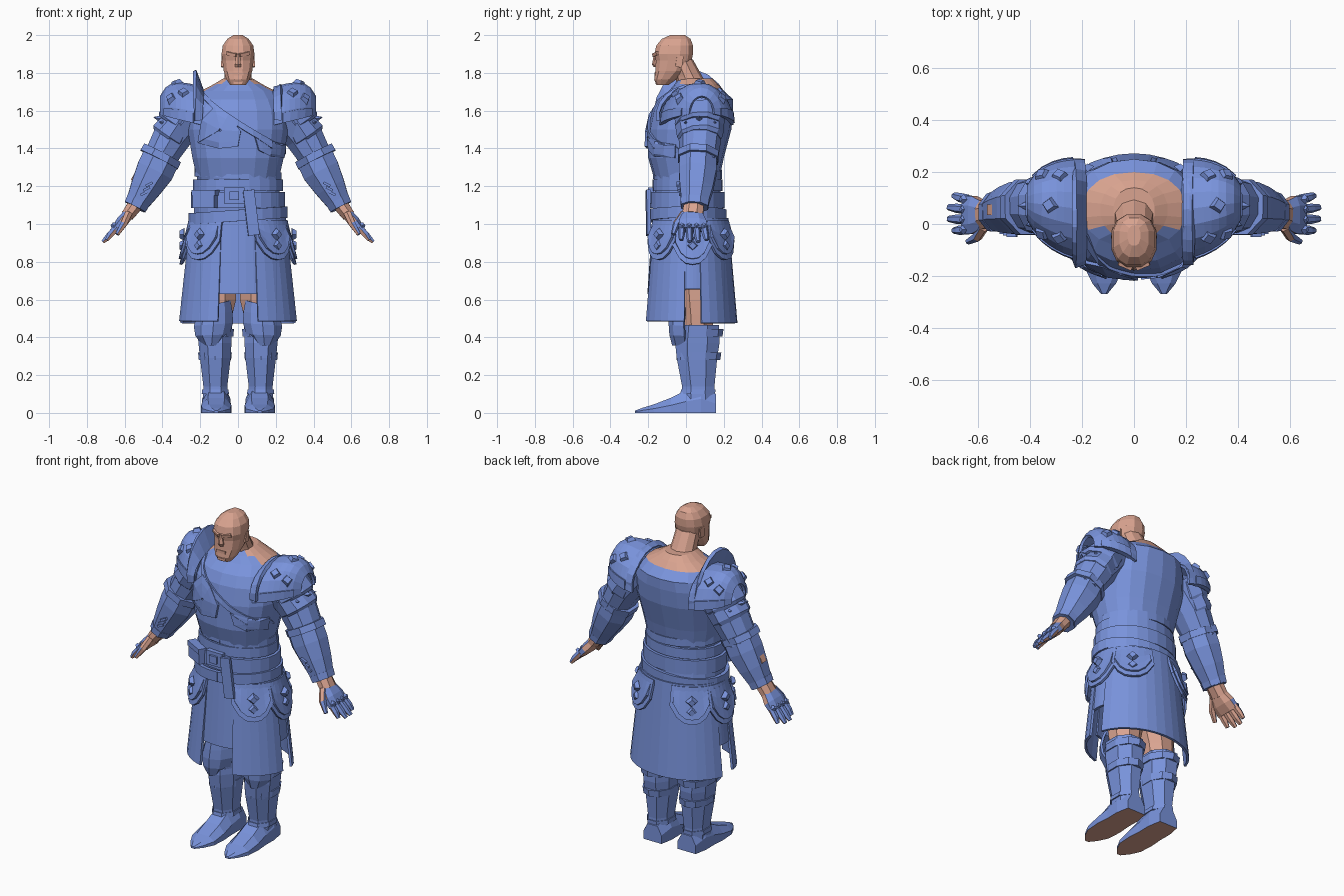
import bpy, bmesh, math
from mathutils import Vector, Matrix, Euler
from mathutils.bvhtree import BVHTree

cube = bpy.data.objects.get("Cube")
if cube:
    bpy.data.objects.remove(cube, do_unlink=True)


def material(name, rgb):
    m = bpy.data.materials.new(name)
    m.use_nodes = True
    m.diffuse_color = (*rgb, 1)
    m.node_tree.nodes["Principled BSDF"].inputs["Base Color"].default_value = (*rgb, 1)
    return m


BLUE = material("armor_blue", (0.19, 0.29, 0.71))
SKIN = material("skin", (0.70, 0.37, 0.28))
SIDES = ((1, "left"), (-1, "right"))
FRONT = Vector((0, 1, 0))


def finish(name, bm, mat, side=1):
    for v in bm.verts:
        v.co.x *= side
    bmesh.ops.recalc_face_normals(bm, faces=bm.faces)
    me = bpy.data.meshes.new(name)
    bm.to_mesh(me)
    bm.free()
    me.materials.append(mat)
    ob = bpy.data.objects.new(name, me)
    bpy.context.collection.objects.link(ob)
    return ob


def loft(name, rings, mat, side=1):
    bm = bmesh.new()
    loops = [[bm.verts.new(p) for p in r] for r in rings]
    n = len(loops[0])
    for a, b in zip(loops, loops[1:]):
        for k in range(n):
            bm.faces.new((a[k], a[(k + 1) % n], b[(k + 1) % n], b[k]))
    bm.faces.new(loops[0])
    bm.faces.new(loops[-1])
    return finish(name, bm, mat, side)


def tube(name, path, mat, n=10, side=1, level=False, power=1):
    """Rings (x, y, z, width radius, depth radius) lofted along a path."""
    pts, rings = [Vector(r[:3]) for r in path], []
    for i, r in enumerate(path):
        t = (pts[min(i + 1, len(pts) - 1)] - pts[max(i - 1, 0)]).normalized()
        t = Vector((0, 0, 1)) if level else t
        a = FRONT.cross(t).normalized()
        b = t.cross(a)
        ring = []
        for k in range(n):
            w = math.tau * (k + .5) / n
            c, s = math.cos(w), math.sin(w)
            c, s = (math.copysign(abs(q) ** power, q) for q in (c, s))
            ring.append(pts[i] + a * r[3] * c + b * r[4] * s)
        rings.append(ring)
    return loft(name, rings, mat, side)


def shell(name, fn, nu, nv, thick=.014, side=1):
    """Thickened sheet from a function of u and v."""
    bm = bmesh.new()
    g = [[bm.verts.new(fn(i / nu, j / nv)) for j in range(nv + 1)] for i in range(nu + 1)]
    for i in range(nu):
        for j in range(nv):
            bm.faces.new((g[i][j], g[i + 1][j], g[i + 1][j + 1], g[i][j + 1]))
    ob = finish(name, bm, BLUE, side)
    mod = ob.modifiers.new("thickness", "SOLIDIFY")
    mod.thickness, mod.offset = thick, 0


def box(name, loc, size, mat=BLUE, rot=(0, 0, 0), side=1):
    bm = bmesh.new()
    m = Matrix.LocRotScale(Vector(loc), Euler(rot), Vector(size))
    bmesh.ops.create_cube(bm, size=1, matrix=m)
    finish(name, bm, mat, side)


def cone(name, p, direction, r1, r2, h, side=1):
    bm = bmesh.new()
    q = Vector(direction).to_track_quat('Z', 'Y')
    m = Matrix.Translation(p) @ q.to_matrix().to_4x4()
    bmesh.ops.create_cone(bm, cap_ends=True, segments=4, radius1=r1, radius2=r2, depth=h, matrix=m)
    finish(name, bm, BLUE, side)


def paint(ob, mat, rule):
    ob.data.materials.append(mat)
    for p in ob.data.polygons:
        if rule(p.center, p.normal):
            p.material_index = 1


# Torso with an open neckline
torso = tube("torso", [(0, .03, .96, .24, .18), (0, .015, 1.1, .235, .18), (0, .005, 1.22, .215, .168),
                       (0, .0, 1.35, .245, .2), (0, .02, 1.5, .27, .22), (0, .035, 1.6, .265, .215),
                       (0, .05, 1.66, .235, .2), (0, .055, 1.705, .2, .145), (0, .055, 1.74, .13, .115),
                       (0, .05, 1.77, .08, .09)], BLUE, 18, level=True, power=.9)
paint(torso, SKIN, lambda c, n: c.z > 1.69 and c.y > -.03)
front = BVHTree.FromPolygons([v.co for v in torso.data.vertices], [p.vertices for p in torso.data.polygons])


def on_chest(x, z, off=.012):
    hit = front.ray_cast(Vector((x, -1, z)), FRONT)[0]
    return Vector((x, (hit.y if hit else .0) - off, z))


# Head and neck
tube("neck", [(0, .05, 1.7, .085, .09), (0, .015, 1.78, .075, .072), (0, -.025, 1.87, .07, .062)], SKIN, 10, level=True)
tube("head", [(0, -.125, 1.735, .042, .032), (0, -.11, 1.765, .063, .06), (0, -.08, 1.81, .078, .085),
              (0, -.065, 1.865, .085, .097), (0, -.065, 1.9, .09, .105), (0, -.06, 1.945, .083, .1),
              (0, -.052, 1.98, .058, .078), (0, -.045, 2.0, .025, .04)], SKIN, 12, level=True, power=.85)
tube("nose", [(0, -.155, 1.905, .01, .014), (0, -.16, 1.845, .02, .02), (0, -.155, 1.83, .018, .016)], SKIN, 6, level=True)
box("lips", (0, -.152, 1.795), (.06, .03, .016), SKIN)
box("chin", (0, -.145, 1.755), (.05, .035, .03), SKIN)
for s, tag in SIDES:
    box(tag + "_brow", (.032, -.156, 1.9), (.055, .026, .018), SKIN, (.2, -.2, .4), s)
    box(tag + "_ear", (.08, -.035, 1.86), (.014, .035, .06), SKIN, (-.15, 0, .1), s)


# Chest plates and diagonal strap, draped on the torso
def drape(name, outline):
    c = sum((Vector(p) for p in outline), Vector((0, 0))) / len(outline)

    def fn(u, v):
        p = Vector(outline[round(u * len(outline)) % len(outline)])
        p = c.lerp(p, .05 + .95 * v)
        return on_chest(p.x, p.y)
    shell(name, fn, len(outline), 3)


drape("right_breastplate", [(-.21, 1.43), (-.19, 1.55), (-.12, 1.62), (-.05, 1.58), (.015, 1.49), (.0, 1.41), (-.1, 1.4)])
drape("left_rib_plate", [(.09, 1.46), (.18, 1.435), (.25, 1.42), (.24, 1.35), (.17, 1.36), (.11, 1.39)])
shell("chest_strap", lambda u, v: on_chest(-.18 + .43 * u, 1.66 - .29 * u ** .8 + .035 * v, .007), 10, 1, thick=.012)


# Waist wraps and belts
def hoop(name, z, h, rx, ry, tilt=0):
    def fn(u, v):
        t = math.tau * u
        return (rx * math.sin(t), .008 - ry * math.cos(t), z + h * v + tilt * math.sin(t))
    shell(name, fn, 24, 1, thick=.022)


hoop("waist_sash", 1.175, .06, .226, .175)
hoop("main_belt", 1.085, .085, .237, .184)
hoop("lower_belt", 1.015, .06, .25, .195, .018)
hoop("back_wrap", 1.24, .045, .22, .172, -.012)
box("belt_buckle", (-.02, -.187, 1.15), (.11, .03, .085))
box("buckle_face", (-.02, -.205, 1.15), (.05, .02, .045))
box("belt_pouch", (-.172, -.145, 1.13), (.13, .045, .09), rot=(0, 0, -.5))
box("pouch_flap", (-.172, -.147, 1.165), (.14, .05, .03), rot=(0, 0, -.5))
box("hanging_strap", (.07, -.2, 1.06), (.06, .02, .24), rot=(0, -.12, .1))


# Skirt: wrapped panels between angles measured from the front
def skirt(name, a0, a1, z0, z1=1.03, out=0, scallop=0, side=1, nu=6):
    def fn(u, v):
        t = math.radians(a0 + (a1 - a0) * u)
        low = z0 + scallop * abs(2 * u - 1) ** 2.5
        z = z1 + (low - z1) * v
        f = (1.03 - z) / .55
        rx, ry = .248 + .06 * f + out * (.3 + v), .195 + .048 * f + out * (.3 + v)
        return (rx * math.sin(t), .022 - ry * math.cos(t), z)
    shell(name, fn, nu, 3, side=side)


skirt("front_cloth", -26, 26, .63, out=-.008)
skirt("back_skirt", 104, 256, .475, nu=14)
for s, tag in SIDES:
    skirt(tag + "_front_skirt", 20, 83, .485, side=s)
    skirt(tag + "_hip_cloth", 80, 108, .655, out=-.006, side=s)
    # Hip plates with studs
    for i, (mid, low) in enumerate(((45, .81), (93, .785), (141, .81))):
        name = f"{tag}_hip_plate_{i + 1}"
        skirt(name, mid - 26, mid + 26, low, 1.02, .022, .1, s)
        skirt(name + "_face", mid - 22, mid + 22, low + .03, 1.0, .028, .09, s)
        t = math.radians(mid)
        d = Vector((math.sin(t), -math.cos(t), 0))
        for k, z in enumerate((.945, .885)):
            p = Vector((.297 * d.x, .022 + .243 * d.y, z))
            cone(f"{name}_stud_{k}", p, d, .034, .02, .024, s)


# Legs, boots and knee guards
def section(y, w, h, cx=.115):
    return [(cx + w * a, y, h * b) for a, b in ((-1, 0), (1, 0), (1, .5), (.55, 1), (-.55, 1), (-1, .5))]


for s, tag in SIDES:
    tube(tag + "_thigh", [(.122, .065, .38, .08, .085), (.118, .06, .52, .095, .09), (.11, .055, .6, .108, .095),
                          (.11, .05, .8, .11, .11)], SKIN, 8, s, True)
    tube(tag + "_boot_shaft", [(.12, .065, .03, .07, .095), (.12, .065, .14, .068, .092), (.12, .058, .29, .087, .115),
                               (.122, .06, .37, .094, .126), (.125, .065, .465, .1, .118)], BLUE, 8, s, True, .9)
    foot = loft(tag + "_foot", [section(*q) for q in ((.158, .06, .1), (.08, .075, .15), (0, .074, .12),
                                (-.08, .08, .08), (-.17, .074, .045), (-.23, .045, .027), (-.27, .012, .012))], BLUE, s)
    paint(foot, SKIN, lambda c, n: n.z < -.9)
    for k, (z, rx, ry) in enumerate(((.28, .09, .116), (.405, .102, .128))):
        tube(f"{tag}_boot_strap_{k}", [(.122, .065, z, rx, ry), (.122, .068, z + .04, rx + .004, ry + .003)],
             BLUE, 10, s, True)

    def knee(u, v):
        w = 1 - .6 * abs(2 * v - 1) ** 2 * (1 - .6 * v)
        a = (u - .5) * 2.2
        return (.14 - .02 * v + .11 * w * math.sin(a), .055 - (.11 + .03 * w) * math.cos(a),
                .36 + .2 * v + .035 * v * (1 - u))
    shell(tag + "_knee_guard", knee, 4, 4, side=s)
    tube(tag + "_ankle_cuff", [(.12, .062, .1, .078, .1), (.12, .065, .125, .075, .098)], BLUE, 8, s, True)


# Pauldron surface: arches across y that sink toward the arm
def pad(u, v):
    u *= .94
    a = math.pi * (v * 1.04 - .02)
    return Vector((.19 + .23 * u, .055 + .03 * u + .188 * math.cos(a) * math.sqrt(1 - u ** 1.9),
                   1.535 + .055 * u + .185 * math.sin(a) * math.sqrt(1 - u ** 4)))


# Arms, shoulder armor and hands
for s, tag in SIDES:
    tube(tag + "_upper_arm", [(.24, .06, 1.6, .11, .13), (.345, .075, 1.47, .108, .115),
                              (.425, .068, 1.33, .088, .1)], BLUE, 10, s)
    for k, (x, z, r) in enumerate(((.325, 1.53, .118), (.36, 1.465, .11))):
        tube(f"{tag}_arm_lame_{k}", [(x - .05, .07, z + .075, r - .02, r + .02), (x, .075, z, r, r + .012),
                                     (x + .01, .075, z - .015, r - .015, r)], BLUE, 10, s)
    tube(tag + "_bracer", [(.4, .066, 1.365, .108, .105), (.44, .062, 1.28, .108, .108),
                           (.49, .055, 1.19, .088, .095), (.545, .045, 1.09, .06, .072)], BLUE, 8, s)
    tube(tag + "_elbow_rim", [(.4, .066, 1.375, .118, .115), (.418, .064, 1.34, .12, .115)], BLUE, 8, s)
    tube(tag + "_wrist_rim", [(.527, .047, 1.125, .07, .082), (.545, .045, 1.09, .066, .078)], BLUE, 8, s)
    for k in range(3):
        box(f"{tag}_bracer_clasp_{k}", (.47 + .014 * k, -.04 + .006 * k, 1.21 - .024 * k), (.04, .02, .013), BLUE, (0, .45, 0), s)

    # Pauldron, raised rims, studs and spikes
    shell(tag + "_pauldron", pad, 8, 10, .016, s)
    for k, v0 in enumerate((0, .91)):
        shell(f"{tag}_pauldron_rim_{k}", lambda u, v: pad(.2 + .7 * u, v0 + .09 * v), 4, 1, .028, s)
    for k, q in enumerate(((.62, .5), (.45, .27), (.45, .73), (.75, .2), (.75, .8))):
        p = pad(*q)
        cone(f"{tag}_pauldron_stud_{k}", p, p - Vector((.26, .06, 1.56)), .042, .024, .04, s)
    for k, (x, y, z) in enumerate(((.425, .07, 1.56), (.395, .0, 1.535), (.395, .15, 1.535), (.425, .07, 1.5))):
        cone(f"{tag}_arm_spike_{k}", Vector((x, y, z)), (1, (y - .07) * 4, .25), .024, 0, .05, s)

    # Raised crest along the neck side of the pauldron, tall on the right
    tall = .095 if s < 0 else .01

    def crest(u, v):
        a = math.radians(-12 + 200 * u)
        grow = tall * max(0, math.sin(a - .35)) * v
        return (.19 + .04 * v, .045 + (.195 + grow * .3) * math.cos(a),
                1.57 + (.135 + .02 * v + grow) * math.sin(a))
    shell(tag + "_shoulder_crest", crest, 12, 2, thick=.02, side=s)

    # Bare wrist and palm, blue glove over the back of the hand
    def palm(c, n, s=s):
        return c.x * s < .605 or n.x * s * .8 + n.z * .6 < -.25
    tube(tag + "_wrist", [(.53, .044, 1.12, .045, .055), (.585, .035, 1.045, .037, .06)], SKIN, 8, s)
    hand = [tube(tag + "_palm", [(.57, .035, 1.065, .03, .05), (.615, .035, 1.01, .034, .077),
                                 (.65, .035, .97, .024, .08)], BLUE, 8, s, power=.8),
            tube(tag + "_thumb", [(.58, -.01, 1.055, .022, .022), (.605, -.05, 1.0, .02, .02),
                                  (.64, -.068, .945, .012, .012)], BLUE, 6, s)]
    for k in range(4):
        y = -.022 + .039 * k
        e = .02 if k in (1, 2) else 0
        hand.append(tube(f"{tag}_finger_{k}", [(.64, y, .985, .02, .019), (.675 + e / 2, y * 1.08, .945 - e / 2, .019, .018),
                                               (.695 + e, y * 1.15, .915 - e / 2, .011, .012)], BLUE, 6, s))
        cone(f"{tag}_knuckle_{k}", Vector((.662, y, .995)), (.8, 0, .6), .02, .01, .016, s)
    for part in hand:
        paint(part, SKIN, palm)

# Bare gap on the outside of the right forearm
box("right_forearm_gap", (.538, .055, 1.275), (.012, .04, .1), SKIN, (0, -.5, 0), -1)
